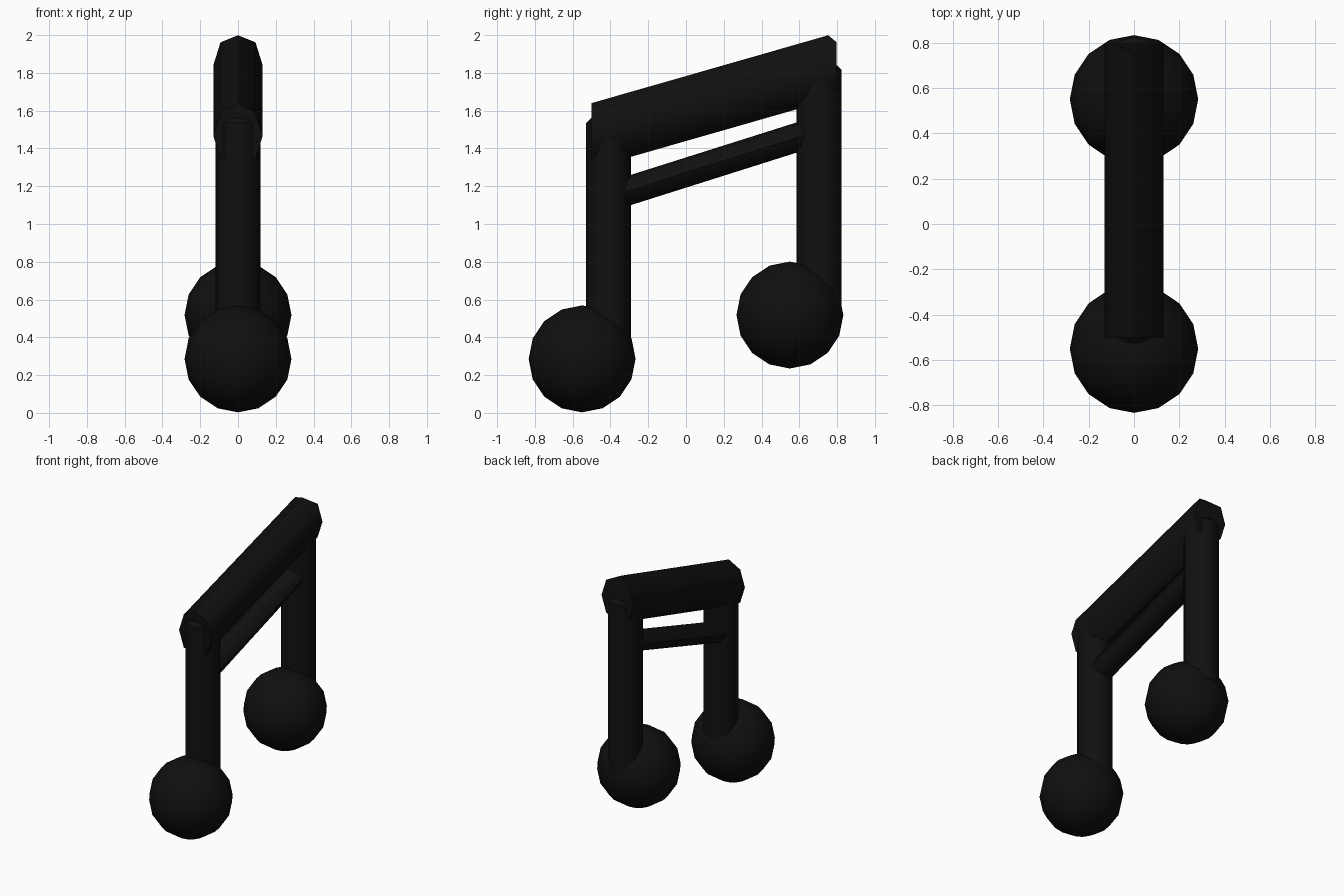
import bpy, bmesh, math

if "Cube" in bpy.data.objects:
    bpy.data.objects.remove(bpy.data.objects["Cube"])

black = bpy.data.materials.new("black")
black.diffuse_color = (0.005, 0.005, 0.005, 1)
black.use_nodes = True
black.node_tree.nodes["Principled BSDF"].inputs["Base Color"].default_value = black.diffuse_color


def finish(obj, name, angle):
    obj.name = name
    obj.data.materials.append(black)
    bpy.ops.object.select_all(action='DESELECT')
    obj.select_set(True)
    bpy.context.view_layer.objects.active = obj
    bpy.ops.object.shade_smooth_by_angle(angle=math.radians(angle))
    return obj


def head(name, y, z):
    bpy.ops.mesh.primitive_uv_sphere_add(segments=16, ring_count=8, radius=0.283, location=(0, y, z))
    finish(bpy.context.object, name, 40)


def stem(name, y, z0, z1):
    bpy.ops.mesh.primitive_cylinder_add(vertices=16, radius=0.119, depth=z1 - z0,
                                        location=(0, y, (z0 + z1) / 2))
    obj = finish(bpy.context.object, name, 40)
    bevel = obj.modifiers.new("soft_rims", 'BEVEL')
    bevel.width = 0.025
    bevel.segments = 1
    bevel.limit_method = 'ANGLE'
    bevel.angle_limit = math.radians(60)


def bar(name, start, end, rx, rz, tuck=0):
    """Slanted octagonal bar with upright ends; tuck draws in the outermost tips."""
    (y0, z0), (y1, z1) = start, end
    slope = (z1 - z0) / (y1 - y0)
    bm = bmesh.new()
    rings = []
    for y, z, tip in ((y0, z0, 4), (y1, z1, 0)):
        ring = []
        for i in range(8):
            a = i * math.pi / 4
            dy = 0
            if i == tip:
                dy = tuck if tip == 4 else -tuck
            ring.append(bm.verts.new((rx * math.sin(a), y + dy, z + rz * math.cos(a) + dy * slope)))
        rings.append(ring)
    for i in range(8):
        j = (i + 1) % 8
        bm.faces.new((rings[0][i], rings[0][j], rings[1][j], rings[1][i]))
    bm.faces.new(rings[0])
    bm.faces.new(rings[1])
    bmesh.ops.recalc_face_normals(bm, faces=bm.faces)
    mesh = bpy.data.meshes.new(name)
    bm.to_mesh(mesh)
    bm.free()
    obj = bpy.data.objects.new(name, mesh)
    bpy.context.collection.objects.link(obj)
    finish(obj, name, 50)


# Round note heads
head("front_note_head", -0.55, 0.286)
head("back_note_head", 0.55, 0.518)

# Upright stems
stem("front_stem", -0.41, 0.33, 1.56)
stem("back_stem", 0.705, 0.55, 1.84)

# Thick top beam and thin lower beam
bar("top_beam", (-0.5, 1.468), (0.798, 1.84), 0.131, 0.172, 0.045)
bar("lower_beam", (-0.33, 1.168), (0.64, 1.475), 0.09, 0.08)
